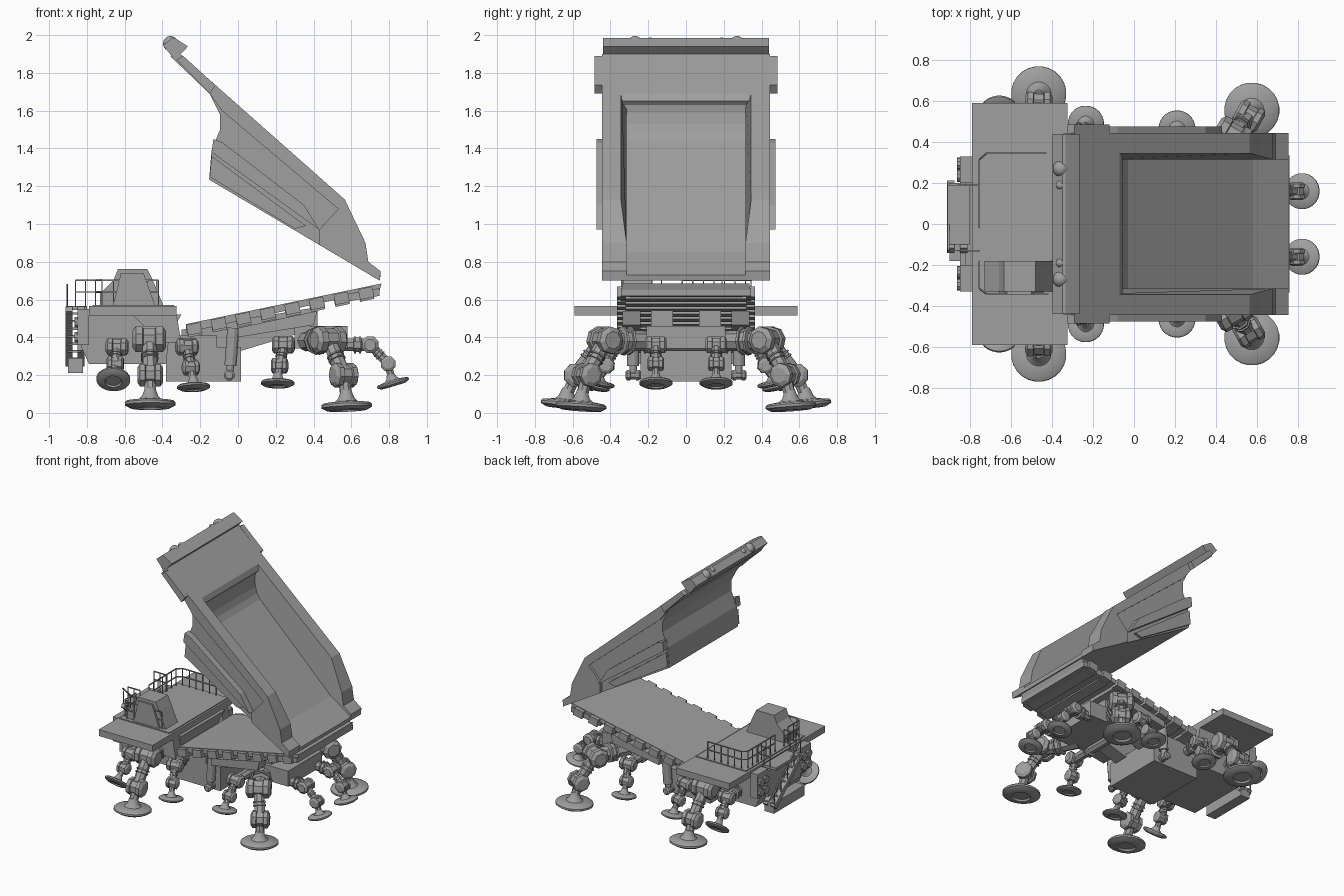
import bpy, bmesh, math
from mathutils import Vector

cube = bpy.data.objects.get("Cube")
if cube:
    bpy.data.objects.remove(cube, do_unlink=True)

grey = bpy.data.materials.new("plain_grey")
grey.use_nodes = True
grey.diffuse_color = (0.35, 0.35, 0.35, 1)
grey.node_tree.nodes["Principled BSDF"].inputs["Base Color"].default_value = grey.diffuse_color


def finish(name, bm, smooth=False):
    bmesh.ops.recalc_face_normals(bm, faces=bm.faces)
    mesh = bpy.data.meshes.new(name)
    bm.to_mesh(mesh)
    bm.free()
    mesh.materials.append(grey)
    ob = bpy.data.objects.new(name, mesh)
    bpy.context.collection.objects.link(ob)
    if smooth:
        bpy.ops.object.select_all(action='DESELECT')
        ob.select_set(True)
        bpy.context.view_layer.objects.active = ob
        bpy.ops.object.shade_smooth_by_angle(angle=math.radians(35))
    return ob


def add_prism(bm, profile, y0, y1):
    """Side profile (x, z) extruded across y."""
    face = bm.faces.new([bm.verts.new((x, y0, z)) for x, z in profile])
    moved = bmesh.ops.extrude_face_region(bm, geom=[face])["geom"]
    bmesh.ops.translate(bm, vec=(0, y1 - y0, 0),
                        verts=[g for g in moved if isinstance(g, bmesh.types.BMVert)])


def prism(name, profile, y0, y1, mirror=False):
    bm = bmesh.new()
    add_prism(bm, profile, y0, y1)
    if mirror:
        add_prism(bm, profile, -y0, -y1)
    return finish(name, bm)


def box(name, x0, x1, y0, y1, z0, z1, mirror=False):
    return prism(name, [(x0, z0), (x1, z0), (x1, z1), (x0, z1)], y0, y1, mirror)


def add_lathe(bm, base, axis, rings, sides):
    """Stack of (height, radius) rings around an axis, capped at both ends."""
    turn = Vector((0, 0, 1)).rotation_difference(Vector(axis).normalized())
    loops = []
    for h, r in rings:
        loops.append([bm.verts.new(Vector(base) + turn @ Vector(
            (r * math.cos((i + .5) * math.tau / sides), r * math.sin((i + .5) * math.tau / sides), h)))
            for i in range(sides)])
    for a, b in zip(loops, loops[1:]):
        for i in range(sides):
            j = (i + 1) % sides
            bm.faces.new((a[i], a[j], b[j], b[i]))
    bm.faces.new(loops[0])
    bm.faces.new(loops[-1])


def add_rod(bm, a, b, r, sides=8):
    axis = Vector(b) - Vector(a)
    add_lathe(bm, a, axis, [(0, r), (axis.length, r)], sides)


def add_drum(bm, centre, axis, r, half):
    """Octagonal joint with chamfered ends and a raised middle band."""
    c, axis = Vector(centre), Vector(axis).normalized()
    add_lathe(bm, c, axis, [(-half, r * .65), (-half * .8, r), (-half * .4, r), (-half * .35, r * .85),
                            (half * .35, r * .85), (half * .4, r), (half * .8, r), (half, r * .65)], 8)


# Raised dump body: central floor with curved front wall, canopy above it
under = [(-.36, 1.89), (-.15, 1.69), (-.095, 1.58), (-.095, 1.50), (-.14, 1.39), (-.153, 1.235), (.75, .70)]
prism("bed_floor", under[1:] + [(.755, .73), (.58, .85), (-.03, 1.44), (-.055, 1.48), (-.07, 1.53),
                                (-.076, 1.59), (-.07, 1.65), (-.09, 1.69)], -.325, .325)
prism("canopy", [under[0], under[1], (-.08, 1.62), (-.055, 1.65), (-.07, 1.692), (-.305, 1.90)], -.42, .42)

# Side walls whose inner faces flare out toward the rim
bm = bmesh.new()
for s in (-1, 1):
    add_prism(bm, under + [(.755, .75), (.69, .80), (.675, .90), (.565, 1.13), (-.305, 1.90)], s * .315, s * .425)
for v in bm.verts:
    if abs(v.co.y) < .32 and v.co.x + v.co.z > 1.58 and v.co.z > 1.1:
        v.co.y = math.copysign(.345, v.co.y)
finish("bed_side_walls", bm)

prism("bed_rims", [(-.305, 1.90), (.565, 1.13), (.53, 1.08), (-.085, 1.60), (-.15, 1.69), (-.345, 1.875)],
      .42, .445, True)
prism("bed_tail_sides", [(.565, 1.13), (.675, .90), (.69, .80), (.755, .75), (.75, .70), (.43, .89),
                         (.43, .97), (.53, 1.08)], .42, .445, True)
prism("canopy_head", [(-.397, 1.945), (-.35, 1.985), (-.335, 1.985), (-.265, 1.94), (-.335, 1.865), (-.36, 1.90)],
      -.44, .44)
prism("canopy_side_tabs", [(-.325, 1.87), (-.29, 1.89), (-.12, 1.735), (-.15, 1.69)], .44, .485, True)
prism("bed_upper_ribs", [(-.13, 1.45), (-.08, 1.43), (.35, 1.10), (.43, .97), (-.14, 1.38)], .42, .475, True)
prism("bed_lower_ribs", [(-.14, 1.36), (.36, .99), (.30, .975), (-.15, 1.25)], .42, .445, True)

# Domes on the canopy nose
bm = bmesh.new()
for side in (-1, 1):
    for y, r in ((.27, .04), (.19, .024)):
        add_lathe(bm, (-.357, side * y, 1.975 - r * .5), (-.5, 0, .85),
                  [(r * math.sin(t * .3), r * math.cos(t * .3)) for t in range(-3, 6)], 20)
finish("nose_domes", bm, True)

# Sloping frame under the bed, with tabs along its sides
prism("frame_plate", [(-.275, .47), (.76, .685), (.75, .65), (-.275, .425)], -.335, .335)
bm = bmesh.new()
for i in range(8):
    x = -.275 + i * .13
    z = .465 + i * .027
    w = .075
    for s in (-1, 1):
        add_prism(bm, [(x, z), (x + w, z + .0155), (x + w + .012, z - .04), (x + .012, z - .0555)],
                  s * .30, s * .365)
    add_prism(bm, [(x, z - .02), (x + w, z - .004), (x + w + .012, z - .05), (x + .012, z - .066)], -.32, .32)
finish("frame_tabs", bm)
prism("chassis_beams", [(-.3, .30), (.02, .33), (.42, .45), (.42, .56), (-.3, .44)], .07, .185, True)
prism("outer_beams", [(0, .40), (.40, .465), (.42, .54), (0, .45)], .24, .335, True)
prism("tail_beam", [(.58, .59), (.75, .62), (.75, .66), (.58, .63)], -.345, .345)

# Middle housing and rear leg mount
box("middle_housing", -.38, -.11, -.24, .24, .165, .41)
box("middle_housing_rear", -.12, .015, -.24, .24, .165, .35)
box("rear_leg_mount", .30, .58, -.21, .21, .34, .46)

# Hydraulic lifting rams
bm = bmesh.new()
for s in (-1, 1):
    add_rod(bm, (-.04, s * .28, .25), (-.025, s * .28, .45), .033, 12)
    add_rod(bm, (-.045, s * .28, .20), (-.04, s * .28, .25), .02, 12)
    add_drum(bm, (-.047, s * .28, .20), (0, 1, 0), .03, .04)
finish("lifting_rams", bm)

# Front body, deck and cab
prism("front_body", [(-.79, .26), (-.38, .26), (-.37, .36), (-.34, .45), (-.30, .52), (-.79, .52),
                     (-.83, .50), (-.83, .35)], -.27, .27)
prism("rear_fenders", [(-.40, .37), (-.30, .37), (-.325, .52), (-.56, .52), (-.50, .46)], .26, .34, True)
box("deck", -.79, -.325, -.59, .59, .515, .565)
box("deck_raised_panel", -.77, -.34, -.36, .36, .56, .572)
prism("cab", [(-.73, .57), (-.395, .57), (-.45, .70), (-.48, .762), (-.635, .762), (-.66, .70), (-.73, .63)],
      -.33, -.18)
prism("cab_side_trim", [(-.66, .57), (-.44, .57), (-.50, .74), (-.62, .74)], -.345, -.33)

# Nose: grille, lamps, bumper and stairs
box("grille", -.85, -.82, -.20, .20, .33, .53)
bm = bmesh.new()
for s in (-1, 1):
    for y in (.235, .295):
        for z in (.40, .48):
            add_rod(bm, (-.80, s * y, z), (-.865, s * y, z), .03, 10)
finish("nose_lamps", bm)
box("lamp_housings", -.85, -.79, .20, .33, .36, .55, True)
box("bumper", -.90, -.82, -.18, .20, .21, .29)
box("nose_landing", -.91, -.80, -.10, .19, .545, .565)
bm = bmesh.new()
for i in range(7):
    z = .28 + i * .04
    y = .17 - i * .045
    add_prism(bm, [(-.90, z), (-.83, z), (-.83, z + .012), (-.90, z + .012)], y - .03, y + .03)
for x in (-.895, -.83):
    add_rod(bm, (x, .20, .26), (x, -.13, .55), .026, 4)
for i in range(5):
    y, z = .20 - i * .08, .26 + i * .071
    add_rod(bm, (-.905, y, z), (-.905, y, z + .11), .005, 4)
add_rod(bm, (-.905, .20, .37), (-.905, -.13, .68), .006, 4)
finish("stairs", bm)

# Handrails around the deck
paths = [[(-.43, .345), (-.72, .345), (-.755, .315), (-.755, -.02)],
         [(-.42, -.34), (-.72, -.34), (-.755, -.315), (-.755, -.18)],
         [(-.755, .19), (-.86, .19)], [(-.755, -.13), (-.86, -.13)]]
bm = bmesh.new()
for path in paths:
    for (ax, ay), (bx, by) in zip(path, path[1:]):
        a, b = Vector((ax, ay, 0)), Vector((bx, by, 0))
        for z in (.64, .703):
            add_rod(bm, a + Vector((0, 0, z)), b + Vector((0, 0, z)), .005, 4)
        count = max(1, round((b - a).length / .06))
        for i in range(count + 1):
            p = a.lerp(b, i / count)
            add_rod(bm, p + Vector((0, 0, .56)), p + Vector((0, 0, .703)), .004, 4)
finish("handrails", bm)


def leg(name, root, hip, knee, foot, size, lean):
    """Jointed leg ending in a round pad; built on both sides."""
    for side, word in ((1, "left"), (-1, "right")):
        r, h, k, f = (Vector((p[0], p[1] * side, p[2])) for p in (root, hip, knee, foot))
        out = Vector((f.x - r.x, f.y - r.y, 0)).normalized()
        hinge = out.cross(Vector((0, 0, 1)))
        bm = bmesh.new()
        # Body link, hip drum, thigh and knee drum
        add_rod(bm, r, h, size * .40)
        add_drum(bm, h, hinge, size * .54, size * .66)
        add_drum(bm, r.lerp(h, .55), h - r, size * .56, size * .25)
        add_rod(bm, h, k, size * .30)
        add_drum(bm, h.lerp(k, .5), k - h, size * .36, size * .15)
        add_drum(bm, k, hinge, size * .48, size * .5)
        # Shin sleeve and ankle
        up = (Vector((0, 0, 1)) - out * lean).normalized()
        neck = f + up * size * .3
        add_rod(bm, k, neck, size * .24)
        finish(word + "_" + name, bm)
        # Domed round foot pad
        bm = bmesh.new()
        add_lathe(bm, f, up, [(-.12 * size, .45 * size), (-.22 * size, .50 * size), (-.2 * size, .78 * size),
                              (-.08 * size, size), (.02 * size, size), (.09 * size, .92 * size),
                              (.15 * size, .45 * size), (.28 * size, .32 * size), (.6 * size, .2 * size)], 24)
        finish(word + "_" + name + "_pad", bm, True)


# Twelve legs: body link start, hip, knee, pad, pad radius, pad lean
leg("front_small_leg", (-.64, .20, .35), (-.64, .41, .35), (-.65, .48, .26), (-.66, .555, .18), .09, .9)
leg("front_large_leg", (-.47, .20, .39), (-.47, .44, .39), (-.465, .585, .20), (-.465, .635, .052), .135, .1)
leg("middle_front_leg", (-.29, .22, .35), (-.27, .39, .35), (-.25, .45, .24), (-.235, .49, .14), .088, .2)
leg("middle_rear_leg", (.24, .0, .36), (.24, .37, .36), (.22, .42, .25), (.21, .465, .16), .09, .2)
leg("rear_large_leg", (.36, .18, .38), (.48, .43, .385), (.56, .525, .20), (.575, .555, .04), .135, .08)
leg("tail_leg", (.55, .16, .36), (.70, .16, .36), (.795, .16, .26), (.82, .16, .16), .088, .3)
